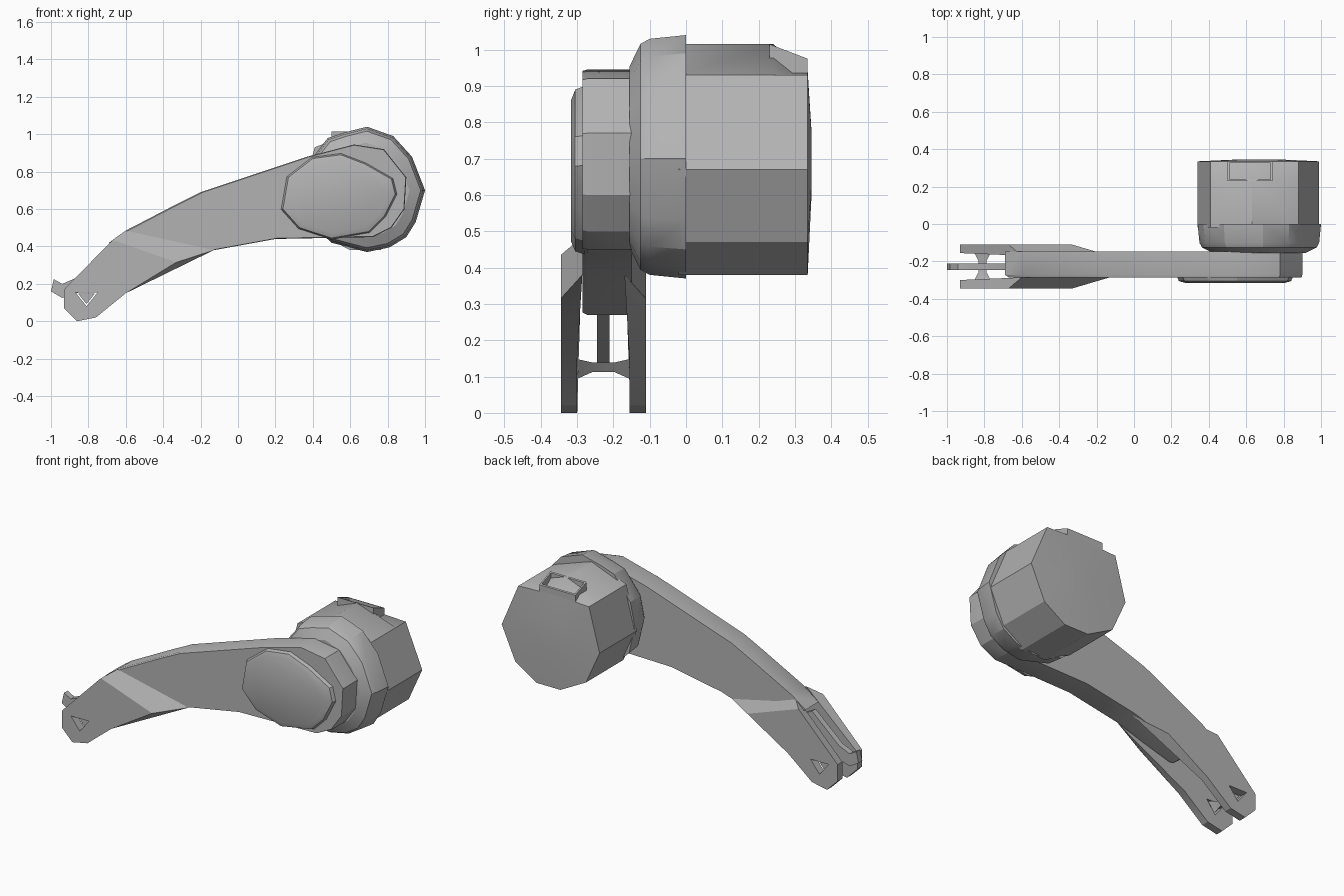
import bpy, bmesh, math
from mathutils import Vector

cube = bpy.data.objects.get("Cube")
if cube:
    bpy.data.objects.remove(cube, do_unlink=True)

grey = bpy.data.materials.new("plain grey")
grey.use_nodes = True
grey.diffuse_color = (0.45, 0.45, 0.45, 1)
grey.node_tree.nodes["Principled BSDF"].inputs["Base Color"].default_value = (0.45, 0.45, 0.45, 1)


def section(outline, y, scale=1.0, centre=(0.67, 0.7)):
    """Place an (x, z) outline at depth y, scaled about a centre."""
    cx, cz = centre
    return [Vector((cx + (x - cx) * scale, y, cz + (z - cz) * scale)) for x, z in outline]


def finish(bm, name):
    bmesh.ops.recalc_face_normals(bm, faces=bm.faces)
    mesh = bpy.data.meshes.new(name)
    bm.to_mesh(mesh)
    bm.free()
    mesh.materials.append(grey)
    ob = bpy.data.objects.new(name, mesh)
    bpy.context.collection.objects.link(ob)
    return ob


def loft(name, sections, recess=None):
    """Skin matching sections and cap both ends."""
    bm = bmesh.new()
    rings = [[bm.verts.new(p) for p in s] for s in sections]
    for a, b in zip(rings, rings[1:]):
        for i in range(len(a)):
            j = (i + 1) % len(a)
            bm.faces.new((a[i], a[j], b[j], b[i]))
    bm.faces.new(rings[0])
    bm.faces.new(rings[-1])
    bmesh.ops.recalc_face_normals(bm, faces=bm.faces)
    if recess:
        # Sink an inset pocket into the face that looks most upward
        top = max(bm.faces, key=lambda f: f.normal.z)
        bmesh.ops.inset_region(bm, faces=[top], thickness=0.014)
        pocket = bmesh.ops.extrude_discrete_faces(bm, faces=[top])["faces"][0]
        bmesh.ops.translate(bm, verts=pocket.verts, vec=(0, 0, -recess))
    return finish(bm, name)


def activate(ob):
    bpy.ops.object.select_all(action="DESELECT")
    ob.select_set(True)
    bpy.context.view_layer.objects.active = ob


# Motor drum with a ridge on top that slopes off at the rear
def drum_outline(top):
    return [(0.99, 0.67), (0.88, 0.93), (0.63, top), (0.41, 0.93), (0.34, 0.67),
            (0.43, 0.47), (0.6, 0.38), (0.76, 0.38), (0.9, 0.47)]


drum = loft("motor_drum", [
    section(drum_outline(1.015), -0.02), section(drum_outline(1.015), 0.24),
    section(drum_outline(0.94), 0.335), section(drum_outline(0.94), 0.345, 0.35)])

# Cable socket at the rear top of the drum
socket_profile = [(0.23, 0.93), (0.23, 1.015), (0.335, 0.975), (0.335, 0.91)]
socket = loft("cable_socket", [[Vector((x, y, z)) for y, z in socket_profile]
                               for x in (0.5, 0.74)], recess=0.05)

# Faceted collar between drum and arm
collar_outline = [(0.48, 0.98), (0.57, 1.01), (0.69, 1.04), (0.83, 0.99), (0.93, 0.88),
                  (1.0, 0.7), (0.95, 0.53), (0.9, 0.45), (0.81, 0.395), (0.69, 0.37),
                  (0.5, 0.42), (0.38, 0.53), (0.34, 0.7), (0.37, 0.84)]
collar = loft("collar", [section(collar_outline, y, s) for y, s in
                         ((0, 1), (-0.1, 0.97), (-0.125, 0.93), (-0.155, 0.75))])

# Curved arm slab
arm_outline = [(-0.69, 0.42), (-0.6, 0.485), (-0.34, 0.62), (-0.2, 0.69), (0.1, 0.79),
               (0.37, 0.88), (0.62, 0.945), (0.78, 0.92), (0.9, 0.77), (0.89, 0.6),
               (0.82, 0.5), (0.72, 0.45), (0.2, 0.44), (-0.13, 0.38), (-0.32, 0.32),
               (-0.5, 0.27)]
arm = loft("arm", [section(arm_outline, y, s) for y, s in
                   ((-0.285, 0.985), (-0.272, 1), (-0.148, 1))])

# Shallow front cover over the joint
cover_outline = [(0.24, 0.6), (0.27, 0.77), (0.4, 0.87), (0.55, 0.89), (0.68, 0.84),
                 (0.82, 0.76), (0.84, 0.68), (0.78, 0.56), (0.7, 0.48), (0.5, 0.445),
                 (0.33, 0.5)]
cover = loft("joint_cover", [
    section(cover_outline, -0.28, 1.04, (0.54, 0.66)),
    section(cover_outline, -0.305, 1, (0.54, 0.66)),
    section(cover_outline, -0.316, 0.88, (0.54, 0.66))])

# Fork plates, mirrored about the arm's mid plane, with triangular pin holes
MID = -0.2275
plate_tip = [(-0.93, 0.17), (-0.93, 0.07), (-0.86, 0), (-0.76, 0.02), (-0.6, 0.15)]
outer_edge = plate_tip + [(-0.33, 0.315), (-0.67, 0.435)]
inner_edge = plate_tip + [(-0.13, 0.38), (-0.6, 0.485)]
hole = [(-0.87, 0.155), (-0.75, 0.155), (-0.81, 0.08)]
plates = []
for name, side in (("front_fork_plate", -1), ("rear_fork_plate", 1)):
    inner = section(inner_edge, MID + side * 0.072)
    for p in inner[-2:]:
        p.y = MID + side * 0.058
    plate = loft(name, [section(outer_edge, MID + side * 0.117), inner])
    cutter = loft("hole_cutter", [section(hole, -0.5), section(hole, 0.1)])
    cutter.hide_render = True
    mod = plate.modifiers.new("pin hole", "BOOLEAN")
    mod.operation = "DIFFERENCE"
    mod.solver = "EXACT"
    mod.object = cutter
    activate(plate)
    bpy.ops.object.modifier_apply(modifier=mod.name)
    bpy.data.objects.remove(cutter, do_unlink=True)
    plates.append(plate)

# Waisted pin between the plates
pin_centre = (-0.81, 0.13)
pin = loft("fork_pin", [section(hole, MID + dy, s, pin_centre) for dy, s in
                        ((-0.075, 0.75), (-0.03, 0.35), (0.03, 0.35), (0.075, 0.75))])

# Hooked tongue in the fork slot
tongue_outline = [(-1.0, 0.16), (-0.985, 0.225), (-0.94, 0.2), (-0.87, 0.23),
                  (-0.69, 0.39), (-0.52, 0.3), (-0.8, 0.17), (-0.94, 0.125)]
tongue = loft("tongue", [section(tongue_outline, -0.245), section(tongue_outline, -0.21)])

for ob in (drum, socket, collar, arm, cover, pin, tongue, *plates):
    activate(ob)
    bpy.ops.object.shade_smooth_by_angle(angle=math.radians(25))
